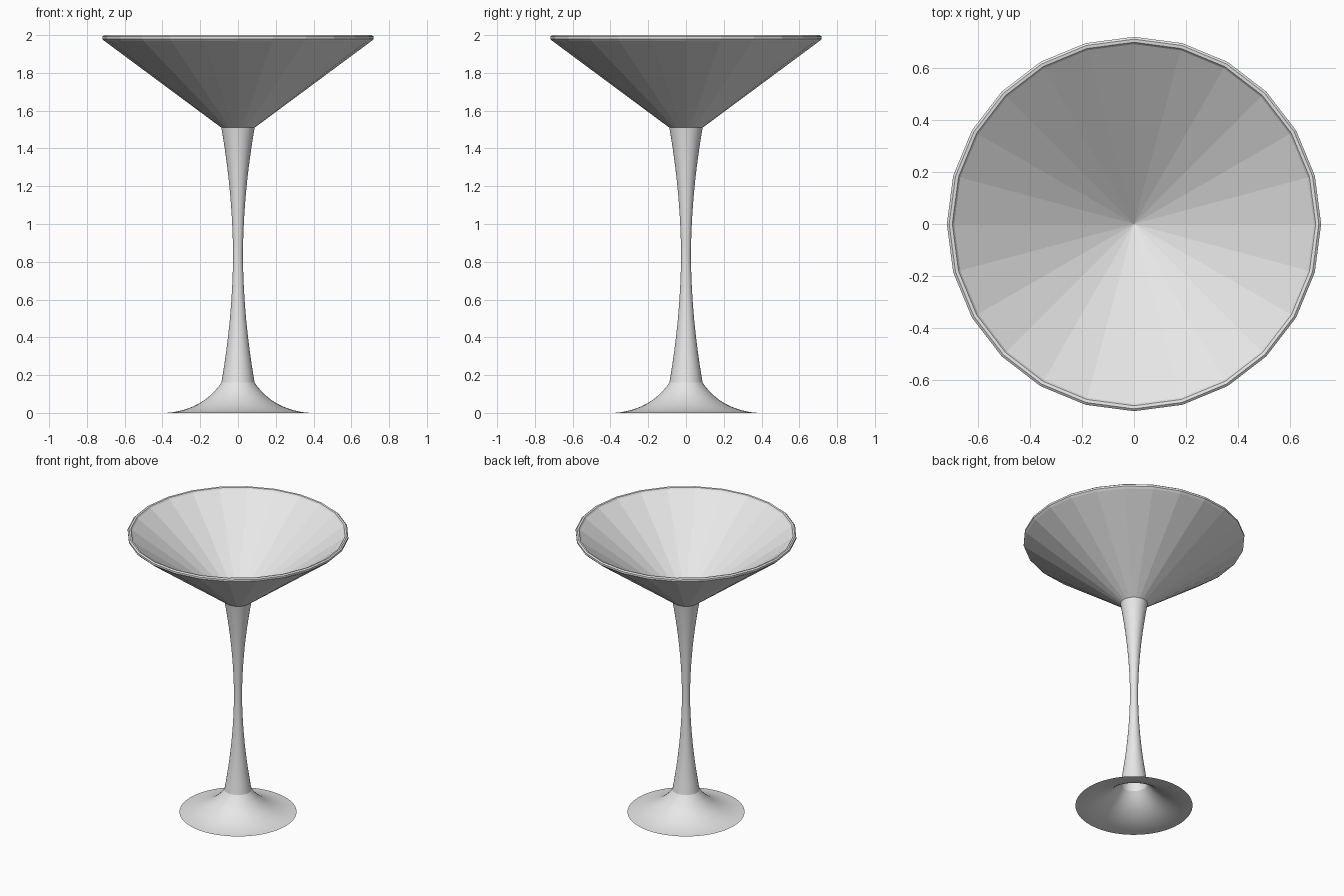
import bpy, bmesh, math
from mathutils import Vector

cube = bpy.data.objects.get("Cube")
if cube:
    bpy.data.objects.remove(cube, do_unlink=True)

# One pale grey for the whole glass
grey = bpy.data.materials.new("pale grey")
grey.use_nodes = True
grey.diffuse_color = (0.8, 0.8, 0.8, 1)
grey.node_tree.nodes["Principled BSDF"].inputs["Base Color"].default_value = (0.8, 0.8, 0.8, 1)


def bezier(p0, p1, p2, p3, n):
    """Points (radius, height) along a cubic curve."""
    a, b, c, d = (Vector(p) for p in (p0, p1, p2, p3))
    out = []
    for i in range(n + 1):
        t = i / n
        out.append(tuple(a * (1 - t) ** 3 + b * 3 * t * (1 - t) ** 2
                         + c * 3 * t * t * (1 - t) + d * t ** 3))
    return out


def lathe(name, profile, sides, smooth):
    """Spin a profile, listed from the bottom of its outer side upward, around z."""
    bm = bmesh.new()
    verts = [bm.verts.new((r, 0, z)) for r, z in profile]
    edges = [bm.edges.new(pair) for pair in zip(verts, verts[1:])]
    bmesh.ops.spin(bm, geom=verts + edges, cent=(0, 0, 0), axis=(0, 0, 1),
                   angle=2 * math.pi, steps=sides, use_merge=True)
    bmesh.ops.remove_doubles(bm, verts=bm.verts, dist=1e-5)
    # Point the lowest outer face away from the axis, then match the rest
    bmesh.ops.recalc_face_normals(bm, faces=bm.faces)
    bm.normal_update()
    mid = (Vector(profile[0]) + Vector(profile[1])) / 2
    face = min(bm.faces, key=lambda f: abs(f.calc_center_median().z - mid.y)
               + abs(f.calc_center_median().xy.length - mid.x))
    if face.normal.xy.dot(face.calc_center_median().xy) < 0:
        bmesh.ops.reverse_faces(bm, faces=bm.faces)
    for f in bm.faces:
        f.smooth = smooth
    mesh = bpy.data.meshes.new(name)
    bm.to_mesh(mesh)
    bm.free()
    mesh.materials.append(grey)
    obj = bpy.data.objects.new(name, mesh)
    bpy.context.collection.objects.link(obj)
    return obj


# Faceted conical bowl with a thin rounded lip
lathe("bowl", [(0.088, 1.51), (0.706, 1.968), (0.718, 1.98), (0.718, 1.993),
               (0.709, 2.0), (0.697, 1.998), (0.69, 1.988), (0, 1.485)], 24, False)

# Hollow stem, narrow at the waist and the same above and below it
lower = bezier((0.088, 0.16), (0.05, 0.38), (0.028, 0.6), (0.026, 0.835), 12)
upper = [(r, 1.67 - z) for r, z in reversed(lower[:-1])]
lathe("stem", lower + upper, 48, True)

# Flared foot, open underneath
lathe("foot", bezier((0.38, 0), (0.26, 0.008), (0.155, 0.06), (0.088, 0.16), 12), 48, True)
